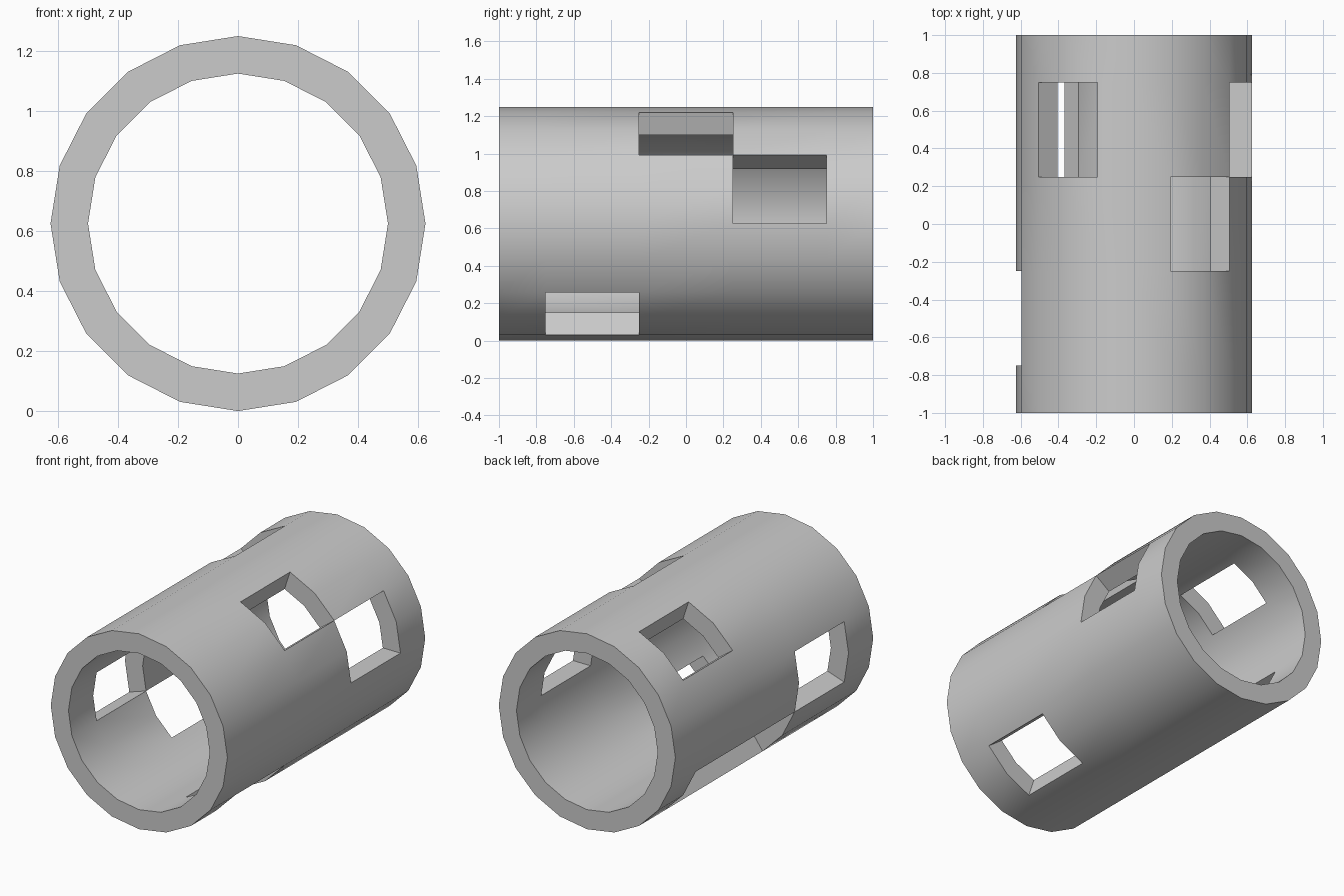
import bpy, bmesh
from math import sin, cos, radians

if "Cube" in bpy.data.objects:
    bpy.data.objects.remove(bpy.data.objects["Cube"])

SIDES, R_OUT, R_IN, ZC = 20, 0.625, 0.5, 0.625
YS = [-1, -0.75, -0.25, 0.25, 0.75, 1]      # ring positions along the tube

# Window openings: (start angle in degrees, length band indices); each spans two sides
WINDOWS = [
    (36, [2]),       # upper right
    (0, [3]),        # right, towards the back
    (-72, [1]),      # lower right, towards the front
    (108, [3]),      # upper left, towards the back
    (162, [1]),      # left, towards the front
    (198, [2, 3]),   # lower left, double length
]
STEP = 360 // SIDES
open_cells = {((a // STEP + k) % SIDES, b) for a, bands in WINDOWS for b in bands for k in (0, 1)}


def solid(i, j):
    return 0 <= j < len(YS) - 1 and (i % SIDES, j) not in open_cells


bm = bmesh.new()


def ring_grid(r):
    return [[bm.verts.new((r * cos(radians(STEP * i)), y, ZC + r * sin(radians(STEP * i))))
             for y in YS] for i in range(SIDES)]


outer, inner = ring_grid(R_OUT), ring_grid(R_IN)


def wall(p, q):
    # Thickness face joining the outer and inner skins along an exposed edge
    (a, b), (c, d) = p, q
    bm.faces.new((outer[a][b], inner[a][b], inner[c][d], outer[c][d]))


# Tube wall: outer and inner skins, plus end rims and window reveals
for i in range(SIDES):
    n = (i + 1) % SIDES
    for j in range(len(YS) - 1):
        if not solid(i, j):
            continue
        bm.faces.new((outer[i][j], outer[i][j + 1], outer[n][j + 1], outer[n][j]))
        bm.faces.new((inner[i][j], inner[n][j], inner[n][j + 1], inner[i][j + 1]))
        if not solid(i, j - 1):
            wall((n, j), (i, j))
        if not solid(i, j + 1):
            wall((i, j + 1), (n, j + 1))
        if not solid(i - 1, j):
            wall((i, j), (i, j + 1))
        if not solid(i + 1, j):
            wall((n, j + 1), (n, j))

bmesh.ops.delete(bm, geom=[v for v in bm.verts if not v.link_faces], context='VERTS')

# Outward normals check on the first outer face
bm.normal_update()
bm.faces.ensure_lookup_table()
f = bm.faces[0]
c = f.calc_center_median()
if f.normal.x * c.x + f.normal.z * (c.z - ZC) < 0:
    bmesh.ops.reverse_faces(bm, faces=bm.faces[:])

mesh = bpy.data.meshes.new("windowed_tube")
bm.to_mesh(mesh)
bm.free()
tube = bpy.data.objects.new("windowed_tube", mesh)
bpy.context.collection.objects.link(tube)
bpy.context.view_layer.objects.active = tube
tube.select_set(True)
bpy.ops.object.shade_smooth_by_angle(angle=radians(30))
